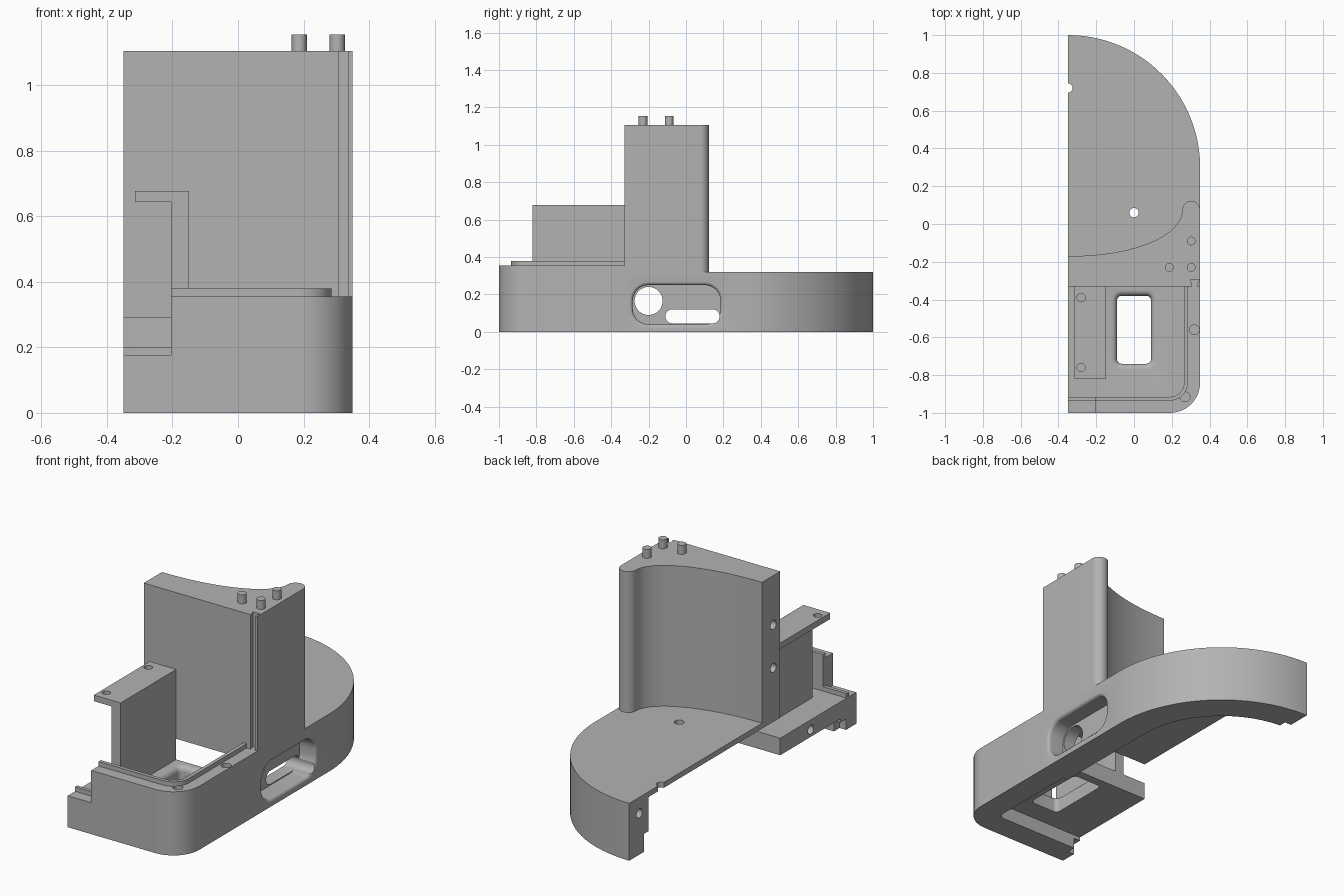
import bpy, bmesh, math
from mathutils import Vector

old = bpy.data.objects.get("Cube")
if old:
    bpy.data.objects.remove(old)

grey = bpy.data.materials.new("plain grey")
grey.use_nodes = True
grey.diffuse_color = (0.45, 0.45, 0.45, 1)
grey.node_tree.nodes["Principled BSDF"].inputs["Base Color"].default_value = grey.diffuse_color

LEFT, RIGHT, BAY_BACK = -0.35, 0.35, -0.33
DECK, RIM, FLOOR, TOP = 0.32, 0.355, 0.175, 1.105
OUT = LEFT - 0.2


# --- helpers ---
def loft(name, rings, axis="z"):
    """Closed solid through rings of (u, v, t) points, t running along the axis."""
    turn = {"z": lambda u, v, t: (u, v, t),
            "x": lambda u, v, t: (t, u, v),
            "y": lambda u, v, t: (u, t, v)}[axis]
    bm = bmesh.new()
    loops = [[bm.verts.new(turn(*p)) for p in ring] for ring in rings]
    for a, b in zip(loops, loops[1:]):
        for i in range(len(a)):
            j = (i + 1) % len(a)
            bm.faces.new((a[i], a[j], b[j], b[i]))
    bm.faces.new(loops[0])
    bm.faces.new(loops[-1])
    bmesh.ops.recalc_face_normals(bm, faces=bm.faces)
    mesh = bpy.data.meshes.new(name)
    bm.to_mesh(mesh)
    bm.free()
    mesh.materials.append(grey)
    ob = bpy.data.objects.new(name, mesh)
    bpy.context.collection.objects.link(ob)
    return ob


def prism(name, pts, t0, t1, axis="z"):
    return loft(name, [[(u, v, t) for u, v in pts] for t in (t0, t1)], axis)


def box(name, x0, x1, y0, y1, z0, z1):
    return prism(name, [(x0, y0), (x1, y0), (x1, y1), (x0, y1)], z0, z1)


def arc(cx, cy, r, a0, a1, n=24):
    angles = [math.radians(a0 + (a1 - a0) * i / n) for i in range(n + 1)]
    return [(cx + r * math.cos(a), cy + r * math.sin(a)) for a in angles]


def rod(name, u, v, r, t0, t1, axis="z"):
    return prism(name, arc(u, v, r, 0, 345, 23), t0, t1, axis)


def rounded(name, u, v, w, h, r, levels, axis="z"):
    """Rounded rectangle solid; levels are (growth, position along axis)."""
    rings = []
    for g, t in levels:
        ring = []
        for k, (su, sv) in enumerate([(1, 1), (-1, 1), (-1, -1), (1, -1)]):
            ring += arc(u + su * (w / 2 - r), v + sv * (h / 2 - r), r + g,
                        90 * k, 90 * k + 89.9, 8)
        rings.append([(a, b, t) for a, b in ring])
    return loft(name, rings, axis)


def flare(start, step, r, n=5):
    """Levels of a rounded-over mouth entering along the step direction."""
    out = []
    for i in range(n + 1):
        a = math.pi / 2 * i / n
        out.append((r * (1 - math.sin(a)), start + step * r * (1 - math.cos(a))))
    return out


def cut(target, *cutters):
    for c in cutters:
        c.hide_render = True
        mod = target.modifiers.new("cut", "BOOLEAN")
        mod.operation, mod.solver, mod.object = "DIFFERENCE", "EXACT", c
        bpy.context.view_layer.objects.active = target
        bpy.ops.object.modifier_apply(modifier=mod.name)
        bpy.data.objects.remove(c)


def front_path(off, x_start):
    """Front and right edge of the plan, moved inwards, stopping at the bay back."""
    r = max(0.16 - off, 0.03)
    corner = arc(RIGHT - off - r, -1 + off + r, r, -90, 0, 12)
    return [(x_start, -1 + off)] + corner + [(RIGHT - off, BAY_BACK)]


def back_path(off, x_end):
    return arc(LEFT, 0.3, 0.7 - off, 0, 90, 48) + [(x_end, 1 - off)]


# --- base shell ---
base = prism("base_shell", front_path(0, LEFT) + back_path(0, LEFT)[:-1], 0, RIM)
WALL = 0.17
cut(base,
    box("deck_cut", -1, 1, BAY_BACK, 1.2, DECK, 0.6),
    prism("bay_cut", front_path(0.085, OUT) + [(OUT, BAY_BACK)], FLOOR, 0.6),
    box("front_notch_cut", OUT, -0.205, -1.2, -0.9, FLOOR, 0.6),
    prism("lower_cut", front_path(0.14, OUT) + [(OUT, BAY_BACK)], -0.1, 0.08),
    prism("cavity_cut", [(OUT, BAY_BACK), (RIGHT - WALL, BAY_BACK)]
          + back_path(WALL, OUT), -0.1, 0.29))

# Side recess with a round port and a slot
cut(base,
    rounded("recess_cut", -0.05, 0.145, 0.47, 0.21, 0.085,
            [(0.018, 0.4)] + flare(RIGHT, -1, 0.018) + [(0, 0.25)], "x"),
    rounded("port_cut", -0.2, 0.165, 0.15, 0.15, 0.0749,
            [(0, 0.4), (0, 0.1)], "x"),
    rounded("slot_cut", 0.035, 0.083, 0.29, 0.075, 0.037,
            [(0, 0.4), (0, 0.1)], "x"))

# Floor opening with rounded lip, screw holes and seam notches
cut(base,
    rounded("floor_opening_cut", 0, -0.56, 0.18, 0.36, 0.025,
            [(0.03, 0.3)] + flare(FLOOR, -1, 0.03) + [(0, -0.1)]),
    rod("deck_hole_cut", 0, 0.06, 0.025, 0.2, 0.5),
    rod("deck_notch_cut", LEFT, 0.72, 0.025, 0.2, 0.5),
    rod("rim_hole_cut", 0.32, -0.56, 0.026, 0.25, 0.5),
    rod("corner_hole_cut", 0.27, -0.915, 0.026, 0.25, 0.5),
    rod("back_seam_hole_cut", 0.91, 0.23, 0.025, OUT, -0.25, "x"),
    rod("bay_seam_hole_cut", -0.6, 0.12, 0.025, OUT, -0.25, "x"),
    box("back_seam_notch_cut", OUT, -0.31, 0.8, 0.87, -0.1, 0.1),
    box("front_seam_notch_cut", OUT, -0.31, -0.91, -0.8, -0.1, 0.06))

# --- locating ridges around the bay ---
ridge = prism("bay_ridge", front_path(0.065, -0.205) + front_path(0.085, -0.205)[::-1],
              RIM, 0.38)
low_ridge = box("low_ridge", LEFT, -0.205, -0.935, -0.915, FLOOR, 0.2)

# --- tower with a concave back ---
tip = arc(0.303, 0.075, 0.047, 0, 180, 16)
hollow = arc(0, 0, 1, 0, -90, 24)
hollow = [(LEFT + 0.606 * max(u, 0) ** 0.95, 0.075 + 0.245 * v) for u, v in hollow]
tower = prism("tower", [(LEFT, BAY_BACK), (RIGHT, BAY_BACK)] + tip + hollow[1:],
              DECK, TOP)
groove = [(0.307, -0.36), (0.307, -0.315), (0.298, -0.295),
          (0.345, -0.295), (0.336, -0.315), (0.336, -0.36)]
cut(tower, prism("groove_cut", groove, RIM, 1.3),
    rod("upper_seam_hole_cut", -0.27, 0.83, 0.025, OUT, -0.25, "x"),
    rod("lower_seam_hole_cut", -0.27, 0.59, 0.025, OUT, -0.25, "x"))

pins = [rod(f"tower_pin_{i + 1}", x, y, 0.023, TOP, 1.155)
        for i, (x, y) in enumerate([(0.187, -0.23), (0.303, -0.23), (0.303, -0.09)])]

# --- mounting bracket in the bay ---
profile = [(-0.205, FLOOR), (-0.15, FLOOR), (-0.15, 0.677), (-0.315, 0.677),
           (-0.315, 0.643), (-0.205, 0.643)]
bracket = prism("bracket", profile, -0.82, BAY_BACK, "y")
cut(bracket, *[rod("bracket_hole_cut", -0.28, y, 0.022, 0.6, 0.8)
               for y in (-0.39, -0.76)])

# --- shading ---
for ob in [base, ridge, low_ridge, tower, bracket] + pins:
    bpy.ops.object.select_all(action="DESELECT")
    ob.select_set(True)
    bpy.context.view_layer.objects.active = ob
    bpy.ops.object.shade_smooth_by_angle(angle=math.radians(30))
